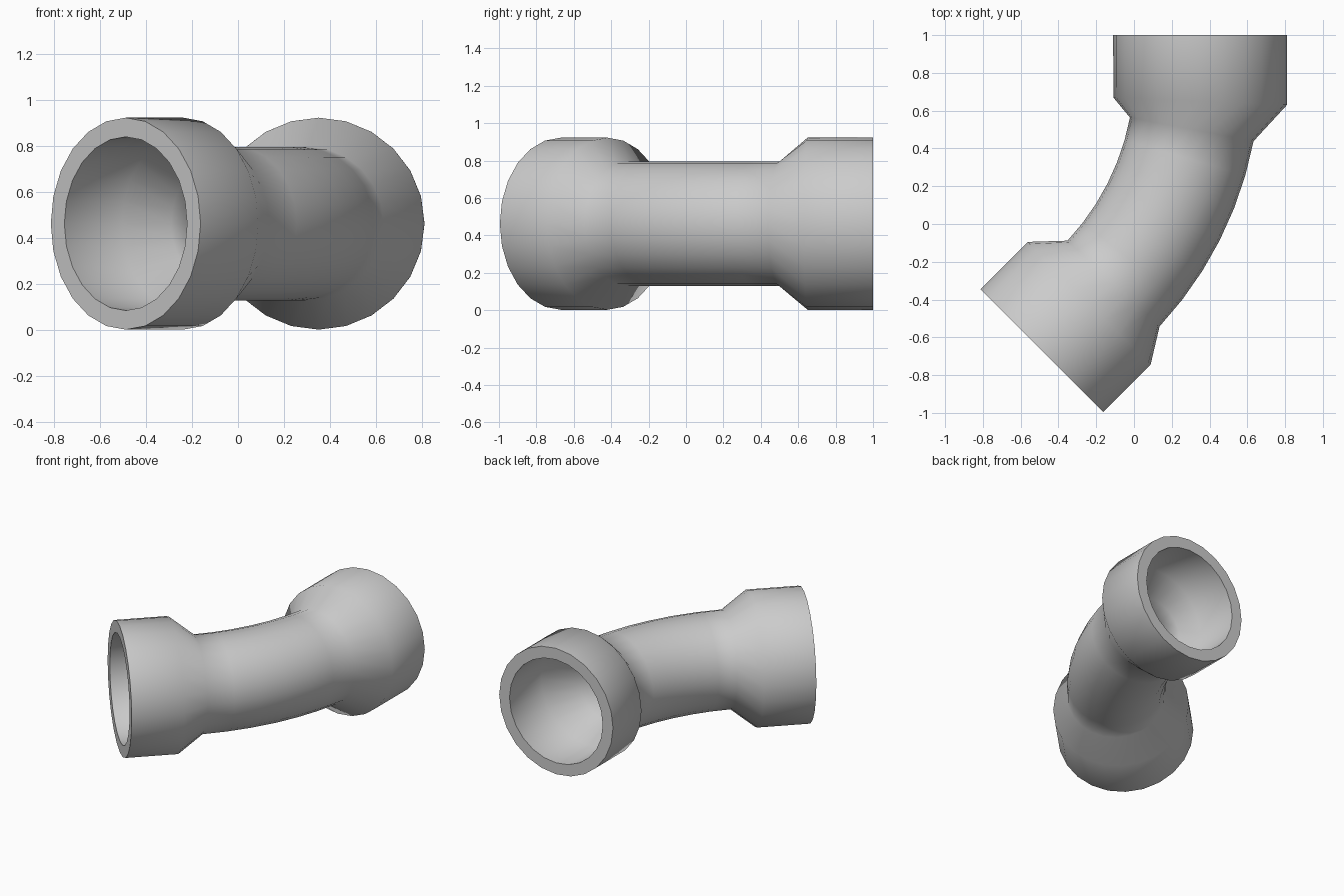
import bpy, bmesh
from math import radians, sin, cos, tau

cube = bpy.data.objects.get("Cube")
if cube:
    bpy.data.objects.remove(cube)

SIDES = 24
MID_Z = 0.4625
SOCKET_R, PIPE_R, WALL = 0.46, 0.333, 0.083

grey = bpy.data.materials.new("light_grey")
grey.use_nodes = True
colour = (0.6, 0.6, 0.6, 1)
grey.diffuse_color = colour
grey.node_tree.nodes["Principled BSDF"].inputs["Base Color"].default_value = colour

# Sections along the centreline: x, y, heading in degrees, outer radius
BEND_X, BEND_Y, BEND_R = -1.315, 0.81, 1.65
sections = [(0.35, 1.0, 0, SOCKET_R), (0.35, 0.65, 2.5, SOCKET_R)]
STEPS = 6
for i in range(STEPS + 1):
    a = 10.8 + (43 - 10.8) * i / STEPS
    sections.append((BEND_X + BEND_R * cos(radians(a)),
                     BEND_Y - BEND_R * sin(radians(a)), a, PIPE_R))
sections += [(-0.2375, -0.42, 45, SOCKET_R), (-0.4875, -0.67, 45, SOCKET_R)]


def add_ring(bm, x, y, heading, radius):
    """Circle square to the heading, which turns from +y towards +x."""
    h = radians(heading)
    ring = []
    for k in range(SIDES):
        t = tau * k / SIDES
        across = radius * cos(t)
        ring.append(bm.verts.new((x + across * cos(h), y - across * sin(h),
                                  MID_Z + radius * sin(t))))
    return ring


# Outer skin down the pipe, inner bore back up, closed by the two flat rims
bm = bmesh.new()
rings = [add_ring(bm, *s) for s in sections]
rings += [add_ring(bm, x, y, h, r - WALL) for x, y, h, r in reversed(sections)]
for a, b in zip(rings, rings[1:] + rings[:1]):
    for k in range(SIDES):
        n = (k + 1) % SIDES
        bm.faces.new((a[k], a[n], b[n], b[k]))
bmesh.ops.recalc_face_normals(bm, faces=bm.faces)

mesh = bpy.data.meshes.new("pipe_elbow")
bm.to_mesh(mesh)
bm.free()
mesh.materials.append(grey)
pipe = bpy.data.objects.new("pipe_elbow", mesh)
bpy.context.collection.objects.link(pipe)

# Smooth walls, crisp rims
bpy.ops.object.select_all(action="DESELECT")
pipe.select_set(True)
bpy.context.view_layer.objects.active = pipe
bpy.ops.object.shade_smooth_by_angle(angle=radians(60))
